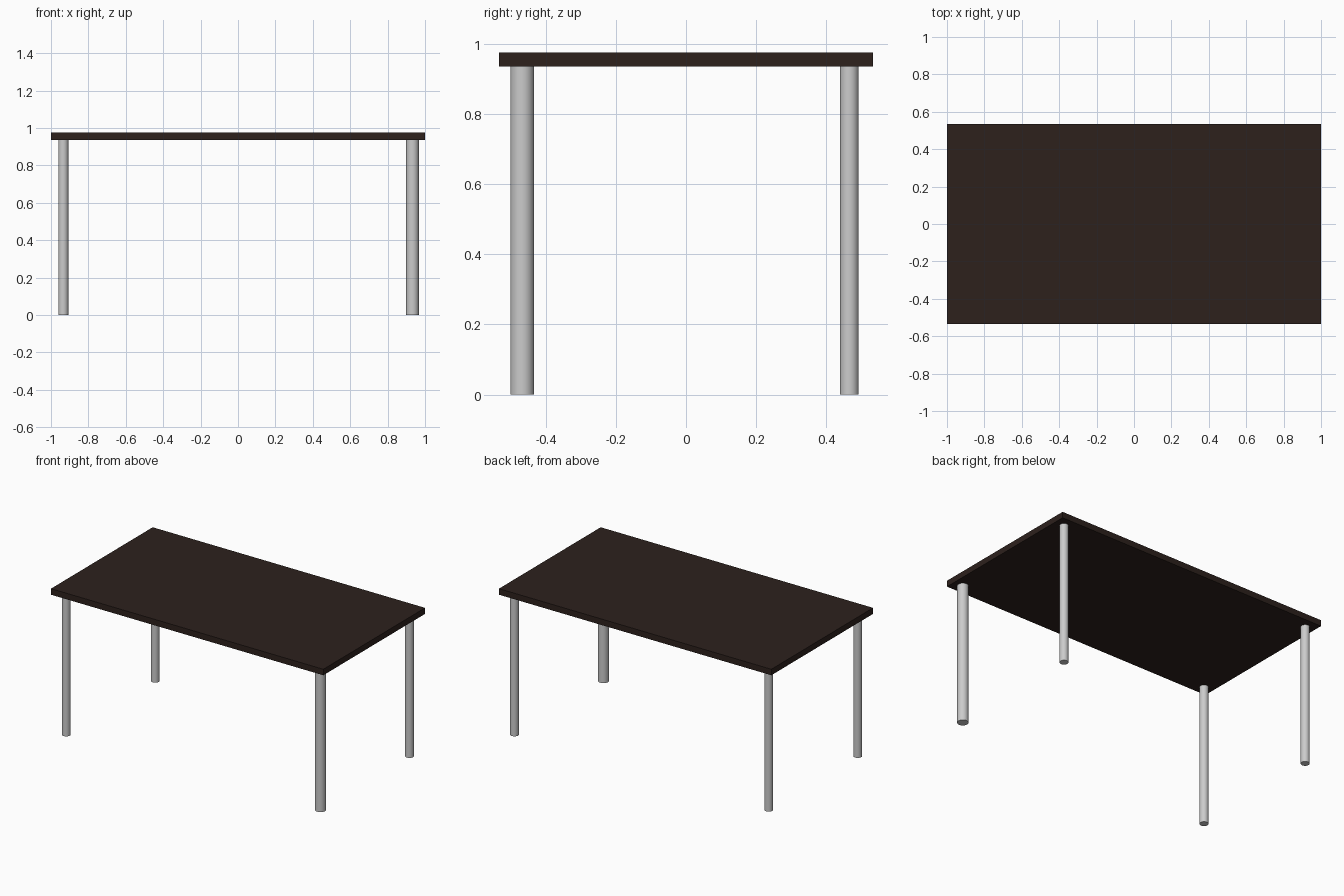
import bpy

if "Cube" in bpy.data.objects:
    bpy.data.objects.remove(bpy.data.objects["Cube"])

TOP_Z, THICK = 0.976, 0.04
LEG_H = TOP_Z - THICK

# Dark wooden tabletop
bpy.ops.mesh.primitive_cube_add(size=1, location=(0, 0, TOP_Z - THICK / 2))
top = bpy.context.object
top.name = "tabletop"
top.scale = (2.0, 1.067, THICK)
bpy.ops.object.transform_apply(location=False, rotation=False, scale=True)
wood = bpy.data.materials.new("dark_wood")
wood.diffuse_color = (0.026, 0.015, 0.012, 1)
wood.use_nodes = True
wood.node_tree.nodes["Principled BSDF"].inputs["Base Color"].default_value = wood.diffuse_color
top.data.materials.append(wood)


def leg(name, x, y, radius):
    bpy.ops.mesh.primitive_cylinder_add(vertices=48, radius=radius, depth=LEG_H,
                                        location=(x, y, LEG_H / 2))
    bpy.context.object.name = name
    bpy.ops.object.shade_smooth_by_angle()


# Round legs; the front right one is thicker
for side, x in (("left", -0.934), ("right", 0.933)):
    for end, y in (("front", -0.467), ("back", 0.466)):
        thick = side == "right" and end == "front"
        leg(f"{end}_{side}_leg", x, y, 0.0335 if thick else 0.0265)
